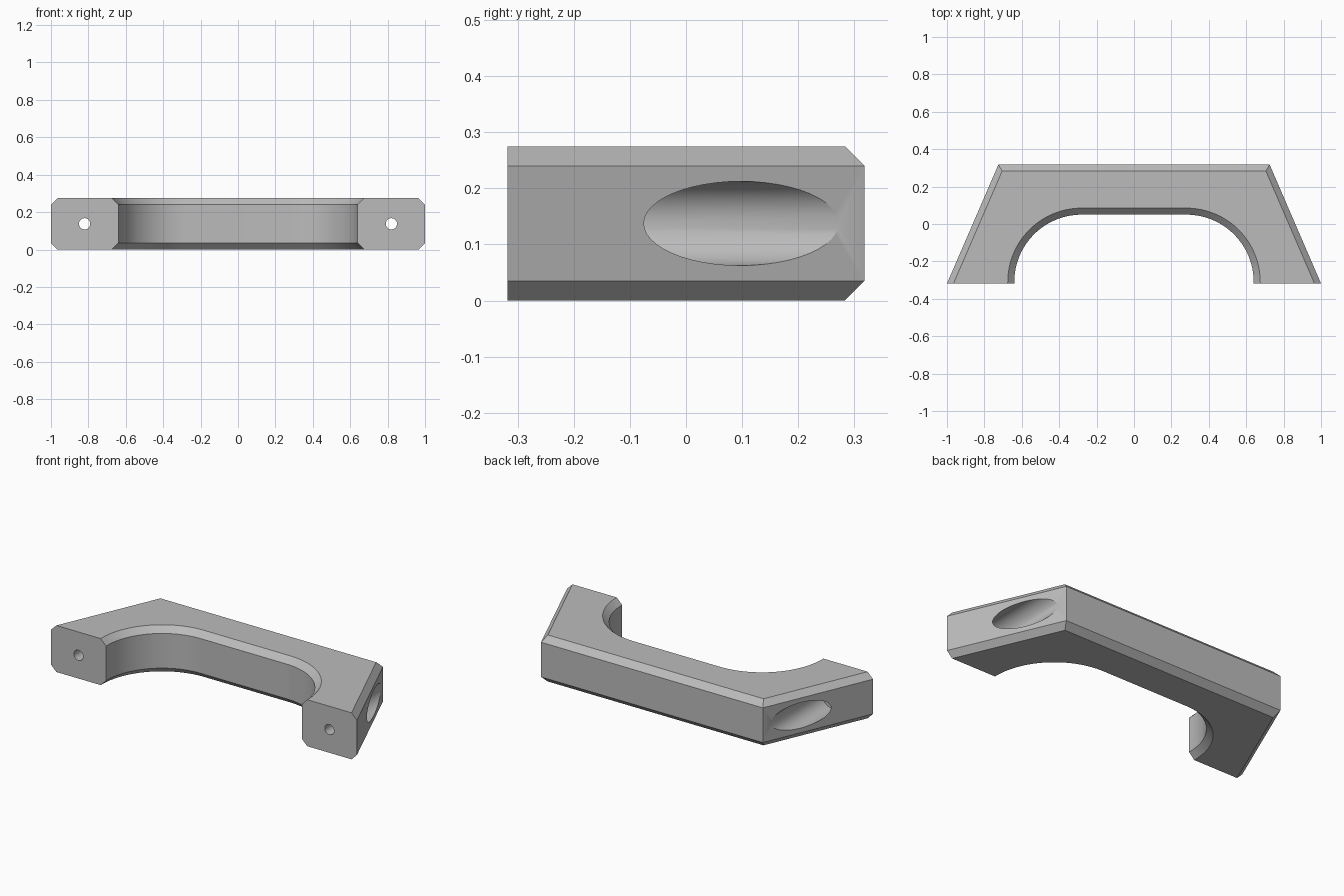
import bpy, bmesh, math
from mathutils import Matrix

if "Cube" in bpy.data.objects:
    bpy.data.objects.remove(bpy.data.objects["Cube"])

HEIGHT, BEVEL = 0.275, 0.035
FRONT, BACK = -0.318, 0.318
FOOT, CORNER = 1.0, 0.725
SLOPE = (FOOT - CORNER) / (BACK - FRONT)
ARC_X, ARC_Y, ARC_R, STEPS = 0.28, -0.31, 0.36, 32

grey = bpy.data.materials.new("plain grey")
grey.use_nodes = True
colour = (0.5, 0.5, 0.5, 1)
grey.diffuse_color = colour
grey.node_tree.nodes["Principled BSDF"].inputs["Base Color"].default_value = colour


def outline(inset):
    """Plan of the handle, with its long sides moved in but the feet left flush."""
    back = BACK - inset
    corner = FOOT - inset - SLOPE * (back - FRONT)
    radius = ARC_R + inset
    right = [(corner, back), (FOOT - inset, FRONT), (ARC_X + radius, FRONT)]
    for i in range(STEPS + 1):
        a = math.pi / 2 * i / STEPS
        right.append((ARC_X + radius * math.cos(a), ARC_Y + radius * math.sin(a)))
    return right + [(-x, y) for x, y in reversed(right)]


# Chamfered body: stacked plan outlines bridged by quads
bm = bmesh.new()
rings = []
for inset, z in ((BEVEL, 0), (0, BEVEL), (0, HEIGHT - BEVEL), (BEVEL, HEIGHT)):
    rings.append([bm.verts.new((x, y, z)) for x, y in outline(inset)])
for low, high in zip(rings, rings[1:]):
    for i in range(len(low)):
        j = (i + 1) % len(low)
        bm.faces.new((low[i], low[j], high[j], high[i]))
bm.faces.new(rings[0])
bm.faces.new(rings[-1])
bmesh.ops.recalc_face_normals(bm, faces=bm.faces)
mesh = bpy.data.meshes.new("handle")
bm.to_mesh(mesh)
bm.free()
handle = bpy.data.objects.new("handle", mesh)
bpy.context.collection.objects.link(handle)
mesh.materials.append(grey)


# Screw holes and the wider head recesses, bored along the depth
def bore(name, x, radius, y0, y1):
    bm = bmesh.new()
    place = Matrix.Translation((x, (y0 + y1) / 2, HEIGHT / 2)) @ Matrix.Rotation(math.pi / 2, 4, "X")
    bmesh.ops.create_cone(bm, cap_ends=True, segments=48, radius1=radius,
                          radius2=radius, depth=y1 - y0, matrix=place)
    me = bpy.data.meshes.new(name)
    bm.to_mesh(me)
    bm.free()
    me.materials.append(grey)
    cutter = bpy.data.objects.new(name, me)
    cutter.hide_render = True
    bpy.context.collection.objects.link(cutter)
    return cutter


bpy.context.view_layer.objects.active = handle
handle.select_set(True)
for side in (-1, 1):
    for name, radius, y0 in (("head_recess", 0.075, -0.2), ("screw_hole", 0.03, -0.5)):
        cutter = bore(name, side * 0.82, radius, y0, 0.5)
        mod = handle.modifiers.new(name, "BOOLEAN")
        mod.operation, mod.solver, mod.object = "DIFFERENCE", "EXACT", cutter
        bpy.ops.object.modifier_apply(modifier=mod.name)
        bpy.data.objects.remove(cutter)

bpy.ops.object.shade_smooth_by_angle(angle=math.radians(25))
